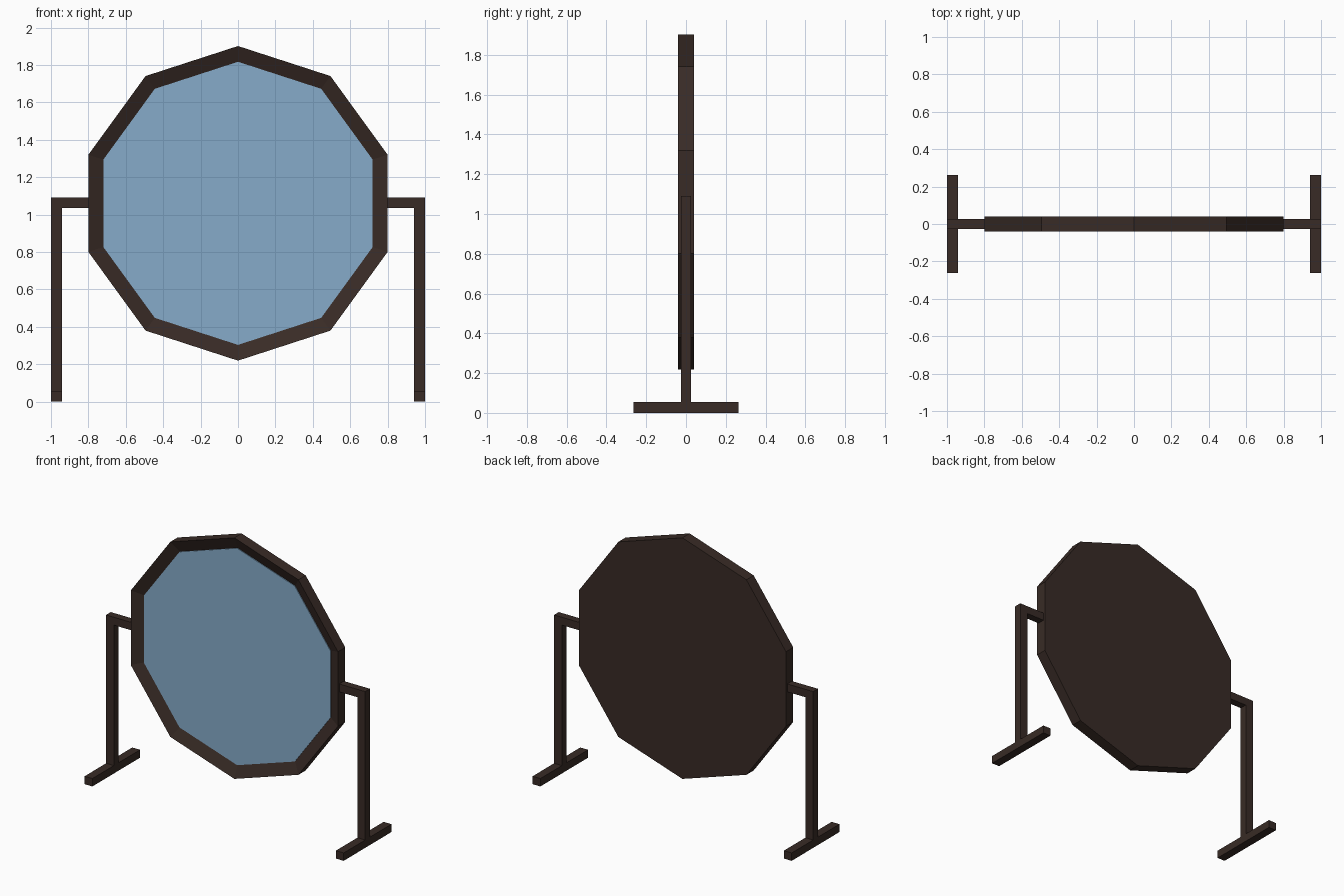
import bpy, bmesh, math

if "Cube" in bpy.data.objects:
    bpy.data.objects.remove(bpy.data.objects["Cube"])

CENTRE_Z, RADIUS, SIDES = 1.06, 0.841, 10


def material(name, colour):
    m = bpy.data.materials.new(name)
    m.diffuse_color = colour
    m.use_nodes = True
    m.node_tree.nodes["Principled BSDF"].inputs["Base Color"].default_value = m.diffuse_color
    return m


wood = material("dark_wood", (0.04, 0.024, 0.019, 1))
blue = material("mirror_blue", (0.24, 0.41, 0.59, 1))


def add_object(name, bm, mat):
    bmesh.ops.recalc_face_normals(bm, faces=bm.faces)
    mesh = bpy.data.meshes.new(name)
    bm.to_mesh(mesh)
    bm.free()
    mesh.materials.append(mat)
    obj = bpy.data.objects.new(name, mesh)
    bpy.context.collection.objects.link(obj)
    return obj


def decagon_prism(radius, y_front, y_back):
    """Upright decagon with a corner at the top; returns bmesh and front face."""
    bm = bmesh.new()
    verts = []
    for i in range(SIDES):
        a = 2 * math.pi * i / SIDES
        verts.append(bm.verts.new((radius * math.sin(a), y_back,
                                   CENTRE_Z + radius * math.cos(a))))
    base = bm.faces.new(verts)
    ext = bmesh.ops.extrude_face_region(bm, geom=[base], use_keep_orig=True)["geom"]
    for v in (g for g in ext if isinstance(g, bmesh.types.BMVert)):
        v.co.y = y_front
    front = next(g for g in ext if isinstance(g, bmesh.types.BMFace))
    bmesh.ops.recalc_face_normals(bm, faces=bm.faces)
    return bm, front


def box(name, x, y, z):
    bm = bmesh.new()
    bmesh.ops.create_cube(bm, size=1)
    for v in bm.verts:
        v.co = [lo + (c + 0.5) * (hi - lo) for c, (lo, hi) in zip(v.co, (x, y, z))]
    return add_object(name, bm, wood)


# Frame with closed back and a recess for the glass
bm, front = decagon_prism(RADIUS, -0.04, 0.04)
bmesh.ops.inset_region(bm, faces=[front], thickness=0.08, use_even_offset=True)
for v in front.verts:
    v.co.y = -0.005
add_object("mirror_frame", bm, wood)

# Glass panel seated in the recess
bm, front = decagon_prism(RADIUS - 0.08 / math.cos(math.pi / SIDES), -0.01, -0.005)
add_object("mirror_glass", bm, blue)

# Stand: foot, post and pivot arm, mirrored to the other side
for part in (
    box("foot", (0.94, 1.0), (-0.263, 0.263), (0, 0.055)),
    box("post", (0.94, 1.0), (-0.026, 0.026), (0.055, 1.09)),
    box("pivot_arm", (0.8, 0.94), (-0.026, 0.026), (1.035, 1.09)),
):
    part.modifiers.new("mirror_x", "MIRROR").use_axis[0] = True
